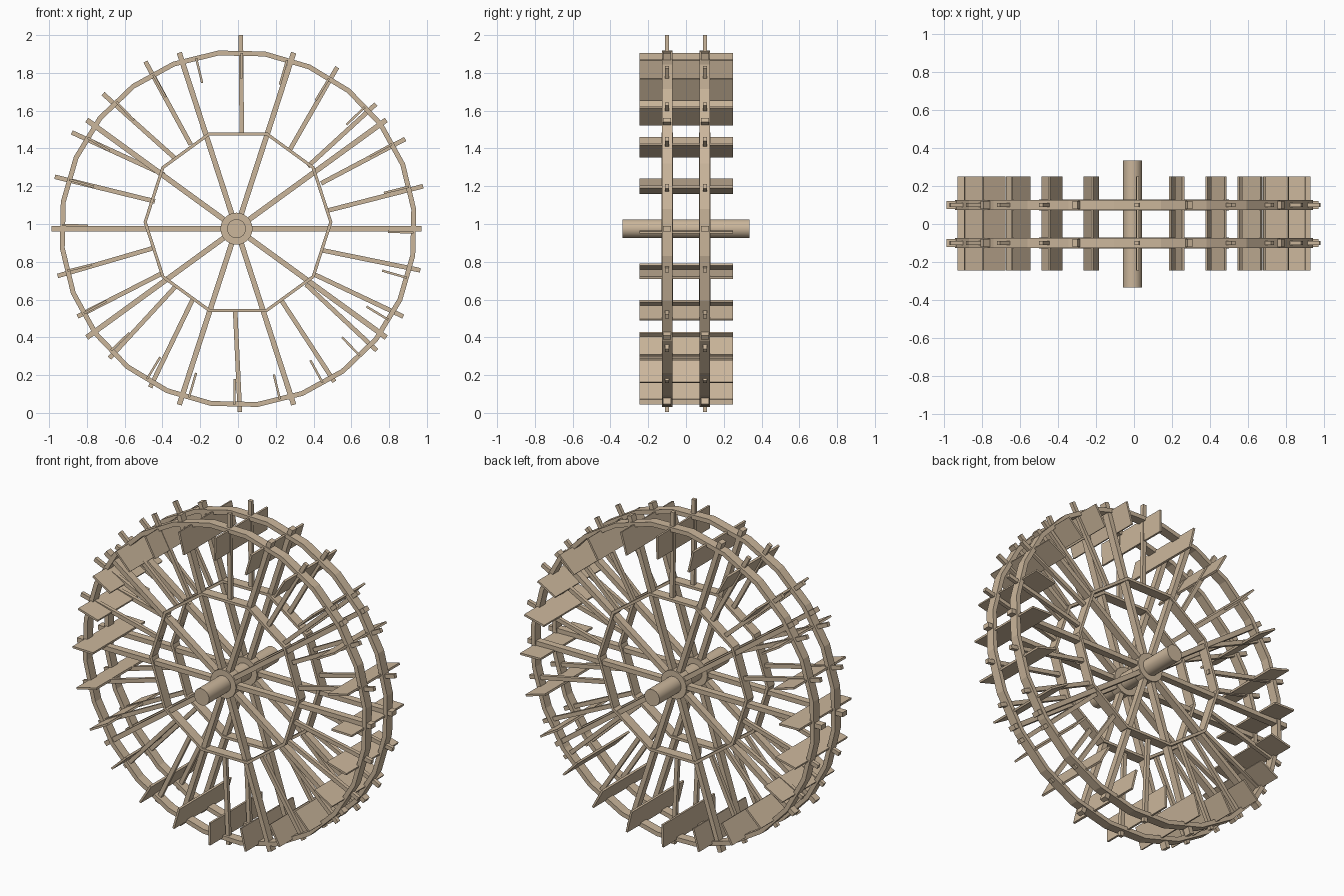
import bpy, bmesh
from math import sin, cos, radians, pi
from mathutils import Vector, Matrix

if "Cube" in bpy.data.objects:
    bpy.data.objects.remove(bpy.data.objects["Cube"])

wood = bpy.data.materials.new("wood")
wood.diffuse_color = (0.60, 0.47, 0.33, 1)
wood.use_nodes = True
wood.node_tree.nodes["Principled BSDF"].inputs["Base Color"].default_value = wood.diffuse_color
CX, CZ = -0.008, 0.975          # hub centre
SIDES = (-0.1, 0.1)             # y of the two wheel frames


def finish(bm, name):
    bmesh.ops.recalc_face_normals(bm, faces=bm.faces)
    me = bpy.data.meshes.new(name)
    bm.to_mesh(me)
    bm.free()
    ob = bpy.data.objects.new(name, me)
    bpy.context.collection.objects.link(ob)
    me.materials.append(wood)
    return ob


def beam(name, a, b, y, thick, depth):
    """Box from a to b (x, z points), centred on y."""
    a, b = Vector((a[0], y, a[1])), Vector((b[0], y, b[1]))
    d = (b - a).normalized()
    up = Vector((0, 1, 0))
    side = d.cross(up)
    m = Matrix((d * (b - a).length, up * depth, side * thick)).transposed().to_4x4()
    m.translation = (a + b) / 2
    bm = bmesh.new()
    bmesh.ops.create_cube(bm, size=1, matrix=m)
    return finish(bm, name)


def ring(name, c, r_in, r_out, n, phase, y, depth):
    """Flat-sided hoop with a rectangular section."""
    bm = bmesh.new()
    loops = []
    for k in range(n):
        t = radians(phase) + 2 * pi * k / n
        loops.append([bm.verts.new((c[0] + r * cos(t), y + dy, c[1] + r * sin(t)))
                      for r, dy in ((r_in, -depth / 2), (r_out, -depth / 2),
                                    (r_out, depth / 2), (r_in, depth / 2))])
    for k in range(n):
        p, q = loops[k], loops[(k + 1) % n]
        for i in range(4):
            j = (i + 1) % 4
            bm.faces.new((p[i], p[j], q[j], q[i]))
    return finish(bm, name)


def cylinder(name, r, y, depth, n=24):
    bm = bmesh.new()
    m = Matrix.Translation((CX, y, CZ)) @ Matrix.Rotation(pi / 2, 4, 'X')
    bmesh.ops.create_cone(bm, cap_ends=True, segments=n, radius1=r, radius2=r, depth=depth, matrix=m)
    ob = finish(bm, name)
    for o in bpy.context.selected_objects:
        o.select_set(False)
    ob.select_set(True)
    bpy.context.view_layer.objects.active = ob
    bpy.ops.object.shade_smooth_by_angle(angle=radians(35))
    return ob


def polar(r, deg, c=(CX, CZ)):
    t = radians(deg)
    return (c[0] + r * cos(t), c[1] + r * sin(t))


# Short spokes: outer x, z then inner x, z
SHORT = [
    (0.015, 2.00, 0.02, 1.485), (0.525, 1.83, 0.27, 1.385), (0.73, 1.635, 0.37, 1.305),
    (0.885, 1.45, 0.44, 1.215), (0.98, 1.20, 0.47, 1.07), (0.965, 0.755, 0.45, 0.86),
    (0.875, 0.51, 0.40, 0.735), (0.735, 0.33, 0.36, 0.68), (0.51, 0.165, 0.23, 0.595),
    (0.01, 0.005, -0.015, 0.54), (-0.465, 0.135, -0.24, 0.60), (-0.68, 0.29, -0.33, 0.67),
    (-0.85, 0.51, -0.41, 0.735), (-0.955, 0.725, -0.44, 0.875), (-0.97, 1.25, -0.44, 1.12),
    (-0.88, 1.485, -0.39, 1.26), (-0.715, 1.69, -0.33, 1.345), (-0.49, 1.86, -0.25, 1.42),
]

# Axle
cylinder("axle", 0.05, 0, 0.67)

for y in SIDES:
    # Hub collar and hoops
    cylinder("hub_collar", 0.085, y, 0.06)
    ring("outer_rim", (0, CZ), 0.923, 0.949, 24, 6.3, y, 0.055)
    ring("inner_brace_ring", (0, 1.01), 0.483, 0.50, 10, 0, y, 0.06)
    # Long spokes through the hub
    for k in range(5):
        beam("long_spoke", polar(0.98, 36 * k), polar(0.98, 36 * k + 180), y, 0.028, 0.042 + 0.0004 * k)
    # Short spokes from brace ring to beyond the rim
    for ox, oz, ix, iz in SHORT:
        beam("short_spoke", (ox, oz), (ix, iz), y, 0.024, 0.022)

# Paddle boards spanning both frames
for k in range(24):
    a = 15 * k - 1.2
    beam("paddle", polar(0.795, a, (0, CZ)), polar(0.93, a, (0, CZ)), 0.002, 0.012, 0.495)
